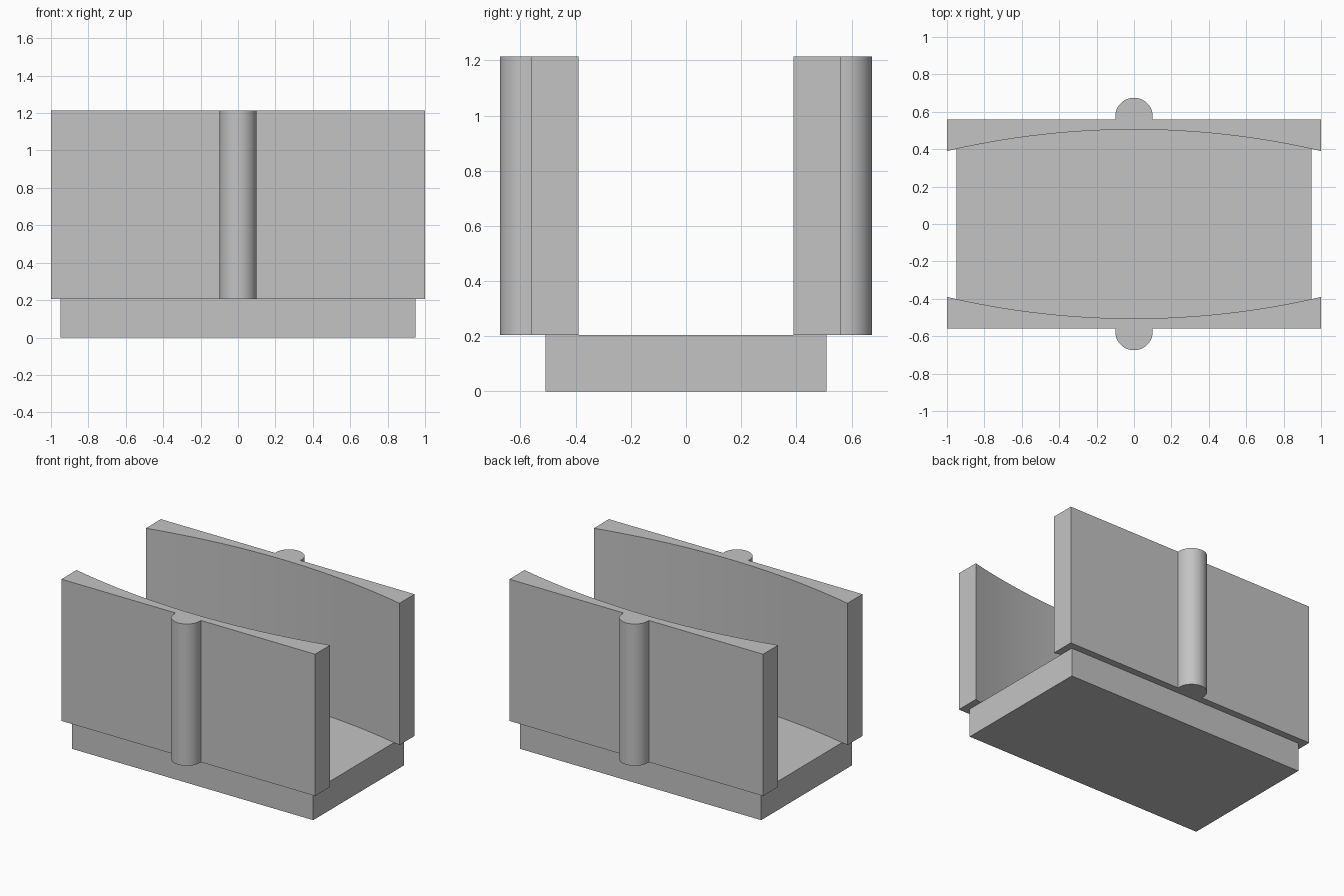
import bpy, bmesh
from math import sin, cos, pi, asin, radians

cube = bpy.data.objects.get("Cube")
if cube:
    bpy.data.objects.remove(cube, do_unlink=True)

grey = bpy.data.materials.new("plain_grey")
grey.use_nodes = True
colour = (0.55, 0.55, 0.55, 1)
grey.diffuse_color = colour
grey.node_tree.nodes["Principled BSDF"].inputs["Base Color"].default_value = colour

BASE_TOP, WALL_TOP = 0.205, 1.215


def prism(name, outline, z0, z1):
    """Extrude a counter-clockwise plan outline from z0 to z1."""
    bm = bmesh.new()
    face = bm.faces.new([bm.verts.new((x, y, z0)) for x, y in outline])
    grown = bmesh.ops.extrude_face_region(bm, geom=[face], use_keep_orig=True)
    top = [v for v in grown["geom"] if isinstance(v, bmesh.types.BMVert)]
    bmesh.ops.translate(bm, verts=top, vec=(0, 0, z1 - z0))
    bmesh.ops.recalc_face_normals(bm, faces=bm.faces)
    mesh = bpy.data.meshes.new(name)
    bm.to_mesh(mesh)
    bm.free()
    mesh.materials.append(grey)
    obj = bpy.data.objects.new(name, mesh)
    bpy.context.collection.objects.link(obj)
    bpy.ops.object.select_all(action="DESELECT")
    obj.select_set(True)
    bpy.context.view_layer.objects.active = obj
    bpy.ops.object.shade_smooth_by_angle(angle=radians(30))
    return obj


def wall_outline():
    """Flat outer side with a rounded rib, shallow hollow arc on the inner side."""
    end_y, mid_y, outer_y = 0.39, 0.505, 0.56
    rib_r, rib_y = 0.1, 0.575
    sag = mid_y - end_y
    radius = (1 + sag * sag) / (2 * sag)
    half = asin(1 / radius)
    n = 32
    arc = [half * (2 * i / n - 1) for i in range(n + 1)]
    inner = [(radius * sin(a), mid_y - radius + radius * cos(a)) for a in arc]
    rib = [(rib_r * cos(pi * i / n), rib_y + rib_r * sin(pi * i / n)) for i in range(n + 1)]
    return inner + [(1, outer_y), (rib_r, outer_y)] + rib + [(-rib_r, outer_y), (-1, outer_y)]


# Base slab
prism("base", [(-0.95, -0.51), (0.95, -0.51), (0.95, 0.51), (-0.95, 0.51)], 0, BASE_TOP)

# Two facing walls with ribs
back = wall_outline()
prism("back_wall", back, BASE_TOP, WALL_TOP)
prism("front_wall", [(-x, -y) for x, y in back], BASE_TOP, WALL_TOP)
